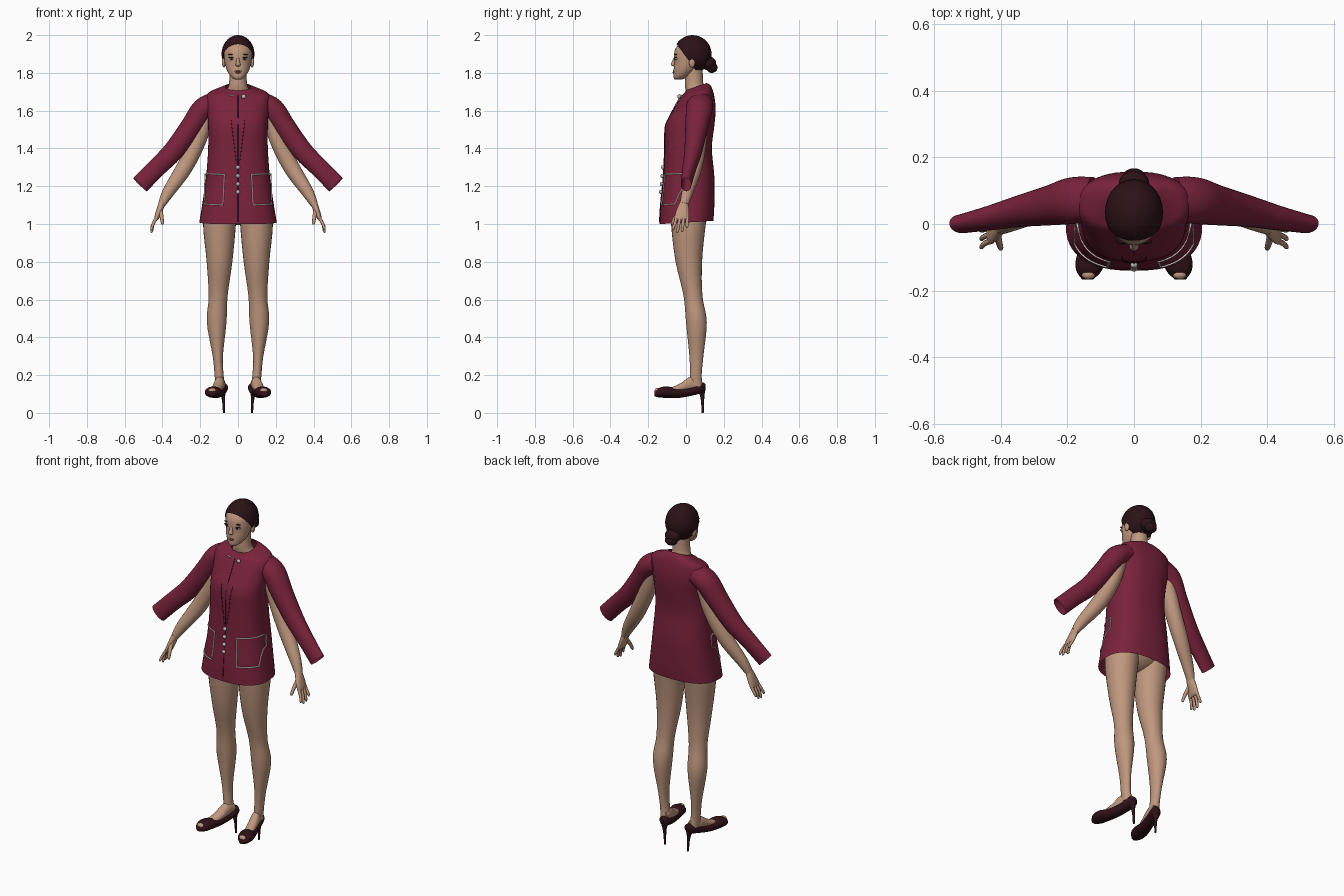
import bpy, bmesh, math
from mathutils import Vector

cube = bpy.data.objects.get("Cube")
if cube:
    bpy.data.objects.remove(cube, do_unlink=True)

X, Y, Z = Vector((1, 0, 0)), Vector((0, 1, 0)), Vector((0, 0, 1))


def material(name, *rgb):
    m = bpy.data.materials.new(name)
    m.use_nodes = True
    m.diffuse_color = (*rgb, 1)
    bsdf = m.node_tree.nodes["Principled BSDF"]
    bsdf.inputs["Base Color"].default_value = (*rgb, 1)
    bsdf.inputs["Roughness"].default_value = 0.7
    return m


CLOTH = material("burgundy_cloth", 0.19, 0.016, 0.043)
SEAM = material("dark_seam", 0.05, 0.005, 0.012)
SKIN = material("skin", 0.52, 0.31, 0.21)
HAIR = material("dark_brown_hair", 0.024, 0.006, 0.008)
SHOE = material("dark_leather", 0.028, 0.006, 0.009)
TRIM = material("white_trim", 0.8, 0.78, 0.72)
METAL = material("silver", 0.5, 0.5, 0.48)
LIPS = material("lips", 0.34, 0.12, 0.1)
DARK = material("eye_dark", 0.02, 0.012, 0.012)


def finish(name, bm, mat, angle=50):
    bmesh.ops.recalc_face_normals(bm, faces=bm.faces)
    me = bpy.data.meshes.new(name)
    bm.to_mesh(me)
    bm.free()
    me.materials.append(mat)
    for p in me.polygons:
        p.use_smooth = True
    me.set_sharp_from_angle(angle=math.radians(angle))
    ob = bpy.data.objects.new(name, me)
    bpy.context.collection.objects.link(ob)
    return ob


def smooth_path(stations, steps):
    """Catmull-Rom through stations of any length."""
    out, n = [], len(stations)
    for i in range(n - 1):
        a, b, c, d = (stations[min(max(k, 0), n - 1)] for k in range(i - 1, i + 3))
        for j in range(steps):
            t = j / steps
            out.append([0.5 * (2 * q + (r - p) * t + (2 * p - 5 * q + 4 * r - s) * t * t
                               + (3 * q - p - 3 * r + s) * t ** 3)
                        for p, q, r, s in zip(a, b, c, d)])
    return out + [list(stations[-1])]


def loft(name, stations, mat, s=1, axis=None, side=Y, power=2, sides=28, steps=4, caps=(True, True)):
    """Skin of rings (x, y, z, radius_u, radius_v[, tilt]); s = -1 mirrors in x."""
    rings = smooth_path(stations, steps)
    bm, loops = bmesh.new(), []
    for i, r in enumerate(rings):
        c = Vector(r[:3])
        ahead, behind = rings[min(i + 1, len(rings) - 1)], rings[max(i - 1, 0)]
        t = axis or (Vector(ahead[:3]) - Vector(behind[:3])).normalized()
        u = side.cross(t).normalized()
        v = t.cross(u)
        loop = []
        for k in range(sides):
            a = 2 * math.pi * k / sides
            ca, sa = math.cos(a), math.sin(a)
            du = math.copysign(abs(ca) ** (2 / power), ca) * r[3]
            dv = math.copysign(abs(sa) ** (2 / power), sa) * r[4]
            p = c + u * du + v * dv
            if len(r) > 5:
                p.z += r[5] * dv
            loop.append(bm.verts.new((p.x * s, p.y, p.z)))
        loops.append(loop)
    for a, b in zip(loops, loops[1:]):
        for k in range(sides):
            m = (k + 1) % sides
            bm.faces.new((a[k], a[m], b[m], b[k]))
    for want, loop in zip(caps, (loops[0], loops[-1])):
        if want:
            bm.faces.new(loop)
    return finish(name, bm, mat)


def ball(name, centre, radii, mat, s=1, cut=None):
    """Ellipsoid, optionally trimmed by a plane (point, normal)."""
    bm = bmesh.new()
    bmesh.ops.create_uvsphere(bm, u_segments=28, v_segments=18, radius=1)
    for v in bm.verts:
        v.co = Vector((s * centre[0], *centre[1:])) + Vector([a * b for a, b in zip(v.co, radii)])
    if cut:
        bmesh.ops.bisect_plane(bm, geom=bm.verts[:] + bm.edges[:] + bm.faces[:],
                               plane_co=cut[0], plane_no=cut[1], clear_inner=True)
    return finish(name, bm, mat)


def rings_from_profile(rows):
    """Rows (z, half_width, front_y, back_y, tilt) to upright loft rings."""
    return [(0, (f + b) / 2, z, w, (b - f) / 2, tilt) for z, w, f, b, tilt in rows]


# Jacket body, open at hem and collar
BODY_POWER = 2.5
body = rings_from_profile([
    (1.008, .205, -.14, .145, .06), (1.1, .19, -.135, .15, 0), (1.25, .169, -.12, .15, 0),
    (1.4, .158, -.113, .137, 0), (1.52, .158, -.11, .15, 0), (1.6, .164, -.07, .157, 0),
    (1.66, .17, -.038, .152, .04), (1.695, .155, -.02, .142, .15),
    (1.715, .1, -.008, .128, .3), (1.727, .066, .0, .11, .35)])
loft("jacket_body", body, CLOTH, axis=Z, power=BODY_POWER, sides=48, caps=(False, False))
body_fine = smooth_path(body, 12)


def front_y(x, z):
    r = min(body_fine, key=lambda q: abs(q[2] - z))
    k = max(0, 1 - abs(x / r[3]) ** BODY_POWER)
    return r[1] - r[4] * k ** (1 / BODY_POWER)


def piping(name, corners, mat, width, closed=False):
    """Thin cord lying on the jacket front through (x, z) corners."""
    pts, ends = [], corners[1:] + (corners[:1] if closed else [])
    for (x0, z0), (x1, z1) in zip(corners, ends):
        for j in range(12):
            x, z = x0 + (x1 - x0) * j / 12, z0 + (z1 - z0) * j / 12
            pts.append((x, front_y(x, z) - .001, z, 1))
    if not closed:
        x, z = corners[-1]
        pts.append((x, front_y(x, z) - .001, z, 1))
    cu = bpy.data.curves.new(name, "CURVE")
    cu.dimensions = "3D"
    cu.bevel_depth, cu.bevel_resolution = width, 1
    sp = cu.splines.new("POLY")
    sp.points.add(len(pts) - 1)
    for p, co in zip(sp.points, pts):
        p.co = co
    sp.use_cyclic_u = closed
    cu.materials.append(mat)
    bpy.context.collection.objects.link(bpy.data.objects.new(name, cu))


# Jacket details
piping("front_opening", [(0, 1.01), (0, 1.68)], SEAM, .002)
piping("collar_tab", [(-.048, 1.683), (-.025, 1.68)], TRIM, .004)
for i, z in enumerate((1.3, 1.255, 1.212, 1.17)):
    ball(f"front_button_{i + 1}", (0, front_y(0, z) - .006, z), (.011, .009, .011), METAL)
ball("collar_button", (.03, front_y(.03, 1.675) - .006, 1.675), (.012, .009, .012), METAL)

# Neck, head and face
loft("neck", rings_from_profile([
    (1.64, .09, .01, .12, 0), (1.7, .066, .0, .11, 0), (1.74, .048, -.006, .092, 0),
    (1.83, .045, .0, .088, 0)]), SKIN, axis=Z)
loft("head", rings_from_profile([
    (1.766, .018, -.06, -.02, 0), (1.778, .036, -.067, .01, 0), (1.81, .057, -.066, .05, 0),
    (1.85, .069, -.063, .08, 0), (1.89, .074, -.064, .1, 0), (1.93, .073, -.055, .11, 0),
    (1.97, .052, -.02, .09, 0), (1.99, .02, .01, .06, 0)]), SKIN, axis=Z)
loft("nose", [(0, -.058, 1.882, .007, .006), (0, -.066, 1.86, .009, .009),
              (0, -.069, 1.843, .014, .012), (0, -.063, 1.834, .008, .005)], SKIN, axis=Z, sides=14)
ball("upper_lip", (0, -.063, 1.809), (.018, .007, .004), LIPS)
ball("lower_lip", (0, -.063, 1.802), (.015, .008, .005), LIPS)

# Hair swept back into a bun
ball("hair", (0, .035, 1.9), (.087, .1, .1), HAIR,
     cut=(Vector((0, -.045, 1.945)), Vector((0, .135, .1))))
ball("bun_upper", (0, .12, 1.85), (.046, .04, .037), HAIR)
ball("bun_lower", (0, .137, 1.828), (.036, .03, .028), HAIR)

# Hips under the hem
ball("hips", (0, .02, 1.13), (.165, .115, .135), SKIN)

for s, label in ((1, "left"), (-1, "right")):
    # Face features
    ball(label + "_eye_white", (.034, -.051, 1.874), (.014, .008, .006), TRIM, s)
    ball(label + "_iris", (.034, -.056, 1.874), (.006, .005, .006), DARK, s)
    ball(label + "_lashes", (.035, -.053, 1.881), (.017, .008, .004), DARK, s)
    ball(label + "_eyebrow", (.036, -.052, 1.897), (.018, .006, .003), HAIR, s)
    ball(label + "_ear", (.075, .032, 1.855), (.01, .016, .026), SKIN, s)

    # Pocket outline and dart
    piping(label + "_pocket_trim", [(s * .072, 1.262), (s * .174, 1.266),
                                    (s * .178, 1.105), (s * .08, 1.1)], TRIM, .0035, True)
    piping(label + "_dart", [(s * .037, 1.55), (s * .008, 1.32)], SEAM, .0015)

    # Wide sleeve hanging off the arm, open at the cuff
    loft(label + "_sleeve", [
        (.12, .075, 1.645, .055, .066), (.185, .07, 1.607, .06, .07), (.25, .056, 1.51, .058, .06),
        (.343, .038, 1.385, .054, .047), (.43, .018, 1.298, .05, .037),
        (.518, .0, 1.208, .05, .028)], CLOTH, s, caps=(True, False))

    # Arm and hand
    loft(label + "_arm", [
        (.16, .07, 1.61, .045, .045), (.208, .064, 1.45, .043, .046), (.283, .045, 1.3, .043, .04),
        (.368, .008, 1.17, .032, .03), (.403, -.01, 1.105, .02, .023)], SKIN, s)
    loft(label + "_palm", [
        (.4, -.01, 1.115, .018, .022), (.415, -.016, 1.075, .017, .033),
        (.43, -.022, 1.035, .013, .039), (.435, -.022, 1.02, .008, .036)], SKIN, s)
    for i, (name, tip_z) in enumerate((("index", .968), ("middle", .953), ("ring", .958), ("little", .978))):
        y = -.05 + .019 * i
        loft(f"{label}_{name}_finger", [
            (.43, y, 1.035, .009, .009), (.449, y * 1.15 - .002, 1.0, .008, .008),
            (.457, y * 1.3 - .004, tip_z + .008, .007, .007),
            (.458, y * 1.3 - .004, tip_z, .003, .003)], SKIN, s, sides=10)
    loft(label + "_thumb", [
        (.412, -.03, 1.075, .013, .013), (.404, -.058, 1.035, .01, .01),
        (.4, -.072, 1.005, .008, .008), (.399, -.075, .997, .003, .003)], SKIN, s, sides=10)

    # Leg
    loft(label + "_leg", [
        (.09, .025, 1.15, .085, .105), (.098, .013, 1.0, .087, .092), (.098, .015, .8, .068, .07),
        (.105, .037, .62, .05, .05), (.113, .055, .48, .052, .055), (.107, .055, .3, .027, .037),
        (.1, .052, .2, .024, .031), (.094, .055, .14, .025, .034)], SKIN, s, axis=Z)

    # Foot in an open-toe heeled shoe
    loft(label + "_foot", [
        (.088, .075, .15, .022, .03), (.098, .025, .152, .027, .04), (.11, -.03, .132, .028, .024),
        (.121, -.075, .122, .026, .014)], SKIN, s, axis=-Y, side=Z)
    loft(label + "_shoe", [
        (.08, .102, .137, .012, .016), (.083, .085, .134, .03, .028), (.095, .03, .116, .033, .025),
        (.114, -.04, .105, .036, .026), (.129, -.1, .11, .044, .03), (.135, -.14, .107, .038, .026),
        (.139, -.167, .1, .016, .012)], SHOE, s, axis=-Y, side=Z)
    ball(label + "_toes", (.137, -.152, .118), (.02, .014, .014), SKIN, s)
    loft(label + "_heel", [
        (.081, .082, .125, .022, .022), (.079, .086, .09, .011, .012), (.076, .088, .05, .007, .008),
        (.075, .088, 0, .005, .006)], SHOE, s, axis=Z, sides=14)
